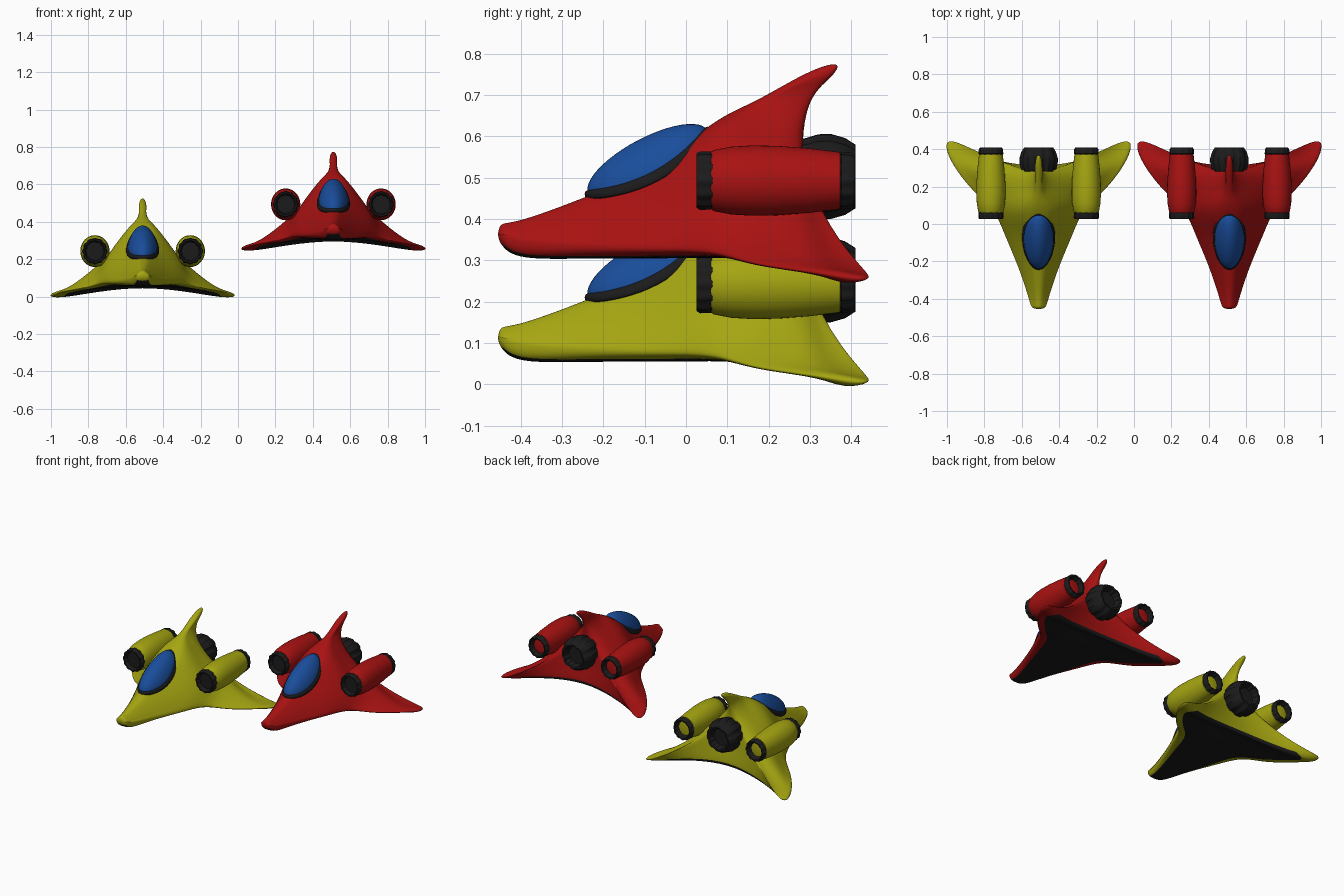
import bpy, bmesh, math
from mathutils import Matrix, Vector

if "Cube" in bpy.data.objects:
    bpy.data.objects.remove(bpy.data.objects["Cube"])


def material(name, rgb):
    m = bpy.data.materials.new(name)
    m.diffuse_color = (*rgb, 1)
    m.use_nodes = True
    m.node_tree.nodes["Principled BSDF"].inputs["Base Color"].default_value = m.diffuse_color
    return m


BLACK = material("black", (0.011, 0.011, 0.011))
BLUE = material("blue_glass", (0.01, 0.075, 0.33))
RED = material("red", (0.40, 0.006, 0.006))
YELLOW = material("yellow", (0.38, 0.38, 0.006))


def finish(bm, name, mats, loc, angle=40):
    bmesh.ops.recalc_face_normals(bm, faces=bm.faces)
    me = bpy.data.meshes.new(name)
    for f in bm.faces:
        f.smooth = True
    bm.to_mesh(me)
    bm.free()
    me.set_sharp_from_angle(angle=math.radians(angle))
    for m in mats:
        me.materials.append(m)
    ob = bpy.data.objects.new(name, me)
    ob.location = loc
    bpy.context.collection.objects.link(ob)
    return ob


# Hull: front stations (y, top z, half width, edge z, bottom z)
FRONT = [(-0.443, 0.138, 0.036, 0.110, 0.085),
         (-0.39, 0.150, 0.055, 0.095, 0.058),
         (-0.24, 0.205, 0.105, 0.085, 0.055),
         (-0.07, 0.285, 0.175, 0.080, 0.055),
         (0.07, 0.385, 0.240, 0.072, 0.055)]
# half section of a front station: (share of width, share of height)
SECTION = [(0, 1), (0.2, 0.97), (0.42, 0.82), (0.75, 0.45), (0.94, 0.16), (1, 0)]
# rear stations with swept fin and wing, from fin ridge to wing edge to keel
REAR = [[(0, .17, .437), (.022, .17, .425), (.052, .17, .385), (.165, .17, .25),
         (.27, .18, .11), (.335, .17, .05), (.30, .18, .037), (0, .17, .056)],
        [(0, .29, .503), (.021, .265, .475), (.030, .225, .415), (.15, .26, .25),
         (.37, .30, .07), (.452, .34, .030), (.41, .32, .013), (0, .27, .060)],
        [(0, .362, .525), (.016, .337, .495), (.018, .285, .42), (.12, .30, .24),
         (.345, .37, .058), (.470, .450, .018), (.37, .387, .012), (0, .31, .065)]]
# centre line of the tail
TAIL = [(0, .347, .490), (0, .295, .42), (0, .288, .24)]


def hull(name, paint, loc):
    rings = []
    for y, zt, w, ze, zb in FRONT:
        ring = [(a * w, y, ze + b * (zt - ze)) for a, b in SECTION]
        rings.append(ring + [(0.8 * w, y, zb + 0.006), (0, y, zb)])
    rings += REAR
    last = rings[-1]
    nose = (0, -0.455, 0.113)
    faces = []
    for a, b in zip(rings, rings[1:]):
        for i in range(7):
            faces.append(([a[i], a[i + 1], b[i + 1], b[i]], int(i == 6)))
    for i in range(7):
        faces.append(([nose, rings[0][i + 1], rings[0][i]], 0))
    c0, c1, c2 = TAIL
    for f in ([last[0], last[1], c0], [last[1], last[2], c1, c0],
              [last[2], last[3], c2, c1], [c2, last[3], last[6], last[7]],
              [last[3], last[4], last[5], last[6]]):
        faces.append((f, 0))
    bm = bmesh.new()
    for s in (1, -1):
        for pts, mi in faces:
            f = bm.faces.new([bm.verts.new((s * x, y, z)) for x, y, z in pts])
            f.material_index = mi
    bmesh.ops.remove_doubles(bm, verts=bm.verts, dist=1e-4)
    ob = finish(bm, name, [paint, BLACK], loc, 180)
    sub = ob.modifiers.new("smooth", 'SUBSURF')
    sub.levels = sub.render_levels = 3
    # push the cage outward so the smooth surface passes through the stations
    me = ob.data
    goal = [v.co.copy() for v in me.vertices]
    for _ in range(4):
        bpy.context.view_layer.update()
        ev = ob.evaluated_get(bpy.context.evaluated_depsgraph_get())
        now = [ev.data.vertices[i].co.copy() for i in range(len(goal))]
        for v, g, n in zip(me.vertices, goal, now):
            v.co += (g - n) * 0.9
        me.update()
        ob.update_tag()


def lathe(name, prof, centre, mat, loc, lobes=0, bump=0.0, squash=1.0, n=48):
    """Turn (y, radius) points about the y axis; lobes give stepped plates."""
    bm = bmesh.new()
    rings = []
    for y, r in prof:
        ring = []
        for k in range(n):
            t = 2 * math.pi * k / n
            g = 1.0
            if lobes and math.cos(lobes * t) < -0.3:
                g -= bump
            ring.append(bm.verts.new((centre[0] + r * g * squash * math.cos(t),
                                      y, centre[1] + r * g * math.sin(t))))
        rings.append(ring)
    for a, b in zip(rings, rings[1:]):
        for k in range(n):
            bm.faces.new((a[k], a[(k + 1) % n], b[(k + 1) % n], b[k]))
    bm.faces.new(rings[0])
    bm.faces.new(rings[-1])
    return finish(bm, name, [mat], loc)


def canopy_place(bm):
    """Drape over the ridge, then tilt into place."""
    for v in bm.verts:
        v.co.z -= 0.036 * (v.co.x / 0.08) ** 2
    m = Matrix.Translation((0, -0.092, 0.288)) @ Matrix.Rotation(math.radians(28), 4, 'X')
    bm.transform(m)


def canopy(name, loc):
    # glass
    bm = bmesh.new()
    bmesh.ops.create_uvsphere(bm, u_segments=40, v_segments=24, radius=1)
    bm.transform(Matrix.Diagonal((0.079, 0.163, 0.058, 1)))
    canopy_place(bm)
    finish(bm, name + "_canopy_glass", [BLUE], loc, 180)
    # rim
    bm = bmesh.new()
    n, m = 48, 10
    grid = []
    for i in range(n):
        a = 2 * math.pi * i / n
        grid.append([])
        for j in range(m):
            b = 2 * math.pi * j / m
            k = 0.0105 * math.cos(b)
            grid[-1].append(bm.verts.new(((0.078 + k) * math.cos(a),
                                          (0.163 + k) * math.sin(a),
                                          0.012 * math.sin(b) - 0.003)))
    for i in range(n):
        for j in range(m):
            p, q = grid[i], grid[(i + 1) % n]
            bm.faces.new((p[j], q[j], q[(j + 1) % m], p[(j + 1) % m]))
    canopy_place(bm)
    finish(bm, name + "_canopy_rim", [BLACK], loc, 180)


POD = [(.06, .069), (.068, .074), (.11, .082), (.16, .085), (.22, .084),
       (.30, .078), (.372, .069), (.376, .06)]
INTAKE = [(.09, .055), (.07, .068), (.062, .070), (.034, .071), (.026, .066),
          (.026, .058), (.05, .05)]
NOZZLE = [(.35, .055), (.372, .066), (.376, .070), (.40, .068), (.408, .062),
          (.406, .054), (.375, .045)]
MAIN = [(.22, .075), (.29, .093), (.32, .102), (.35, .103), (.385, .093),
        (.41, .077), (.408, .066), (.37, .055)]


def ship(name, paint, loc):
    hull(name + "_hull", paint, loc)
    canopy(name, loc)
    # side engines
    for side, s in (("left", -1), ("right", 1)):
        c = (s * 0.255, 0.243)
        tag = f"{name}_{side}_engine_"
        lathe(tag + "pod", POD, c, paint, loc, squash=0.92)
        lathe(tag + "intake", INTAKE, c, BLACK, loc, 12, 0.05, 0.95, 72)
        lathe(tag + "nozzle", NOZZLE, c, BLACK, loc, 12, 0.05, 0.95, 72)
    # main engine
    lathe(name + "_main_engine", MAIN, (0, 0.253), BLACK, loc, 8, 0.07, 1.0, 64)


ship("yellow_ship", YELLOW, Vector((-0.51, 0, 0)))
ship("red_ship", RED, Vector((0.51, 0, 0.25)))
